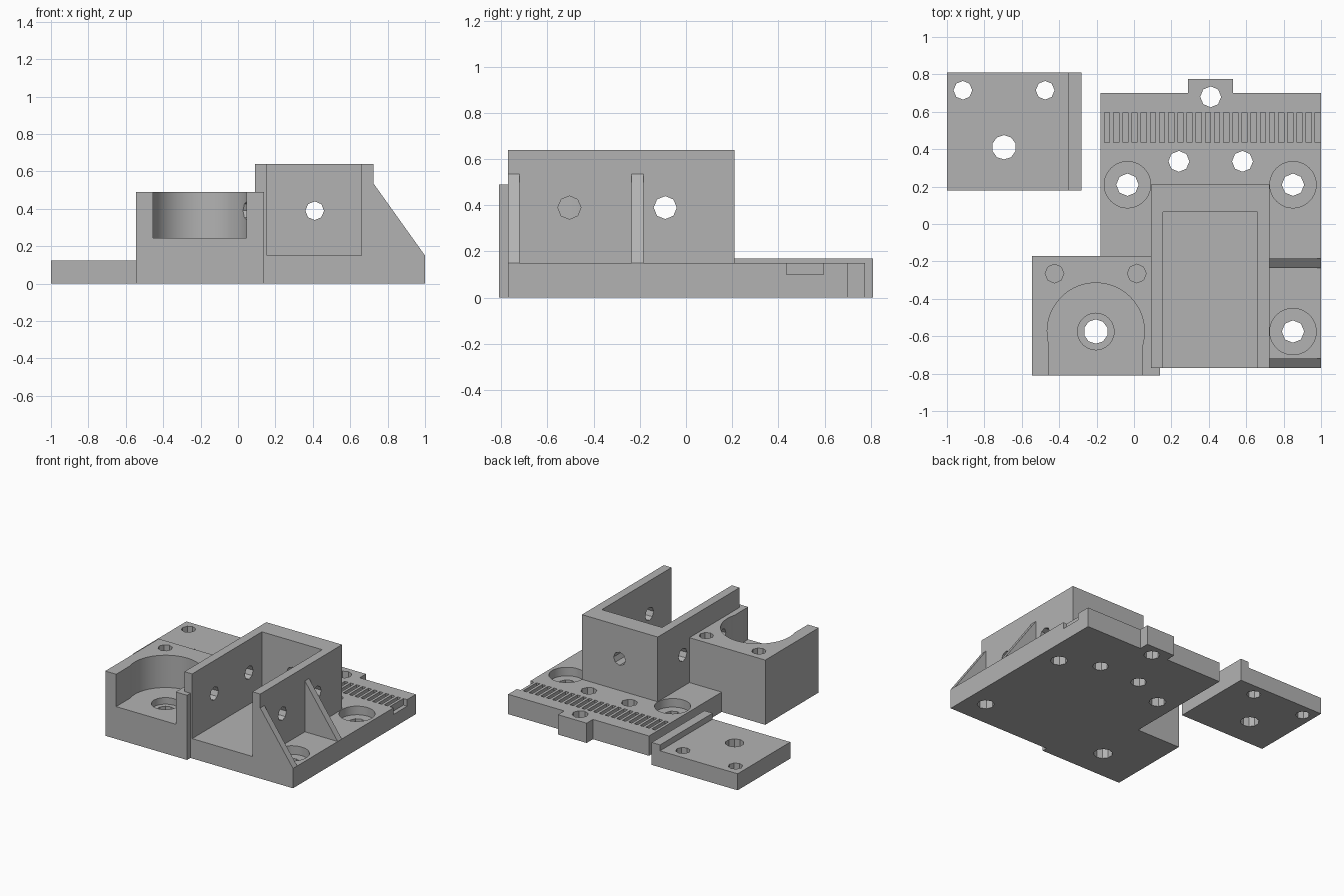
import bpy, bmesh
from math import radians, cos, sin
from mathutils import Matrix, Vector

default = bpy.data.objects.get("Cube")
if default:
    bpy.data.objects.remove(default, do_unlink=True)

grey = bpy.data.materials.new("plain_grey")
grey.use_nodes = True
grey.diffuse_color = (0.45, 0.45, 0.45, 1)
grey.node_tree.nodes["Principled BSDF"].inputs["Base Color"].default_value = grey.diffuse_color


def make(name, bm):
    bmesh.ops.recalc_face_normals(bm, faces=bm.faces)
    mesh = bpy.data.meshes.new(name)
    bm.to_mesh(mesh)
    bm.free()
    mesh.materials.append(grey)
    obj = bpy.data.objects.new(name, mesh)
    bpy.context.collection.objects.link(obj)
    return obj


def prism(name, outline, low, high, place=lambda a, b, c: (a, b, c)):
    """Extrude a 2D outline from low to high; place maps it onto the axes."""
    bm = bmesh.new()
    face = bm.faces.new([bm.verts.new(place(a, b, low)) for a, b in outline])
    new = bmesh.ops.extrude_face_region(bm, geom=[face])["geom"]
    shift = Vector(place(0, 0, high)) - Vector(place(0, 0, low))
    bmesh.ops.translate(bm, vec=shift, verts=[v for v in new if isinstance(v, bmesh.types.BMVert)])
    return make(name, bm)


def box(name, x0, x1, y0, y1, z0, z1):
    return prism(name, [(x0, y0), (x1, y0), (x1, y1), (x0, y1)], z0, z1)


def cylinder(centre, radius, length, axis="Z", sides=8):
    turn = {"X": Matrix.Rotation(radians(90), 4, "Y"),
            "Y": Matrix.Rotation(radians(90), 4, "X"), "Z": Matrix()}[axis]
    bm = bmesh.new()
    bmesh.ops.create_cone(bm, cap_ends=True, segments=sides, radius1=radius, radius2=radius,
                          depth=length, matrix=Matrix.Translation(centre) @ turn)
    return make("cutter", bm)


def cut(part, cutter):
    """Subtract the cutter for good and discard it."""
    mod = part.modifiers.new("cut", "BOOLEAN")
    mod.operation, mod.solver, mod.object = "DIFFERENCE", "EXACT", cutter
    bpy.context.view_layer.objects.active = part
    bpy.ops.object.modifier_apply(modifier=mod.name)
    bpy.data.objects.remove(cutter, do_unlink=True)


FLOOR = 0.15   # top of the base plate
WALL = 0.64    # top of the housing

# Base plate with rear tab, notched around the bearing block
base = prism("base_plate", [
    (-0.18, -0.17), (0.14, -0.17), (0.14, -0.77), (1, -0.77), (1, 0.70), (0.53, 0.70),
    (0.53, 0.775), (0.29, 0.775), (0.29, 0.70), (-0.18, 0.70)], 0, FLOOR)

# Counterbored mounting holes
for x, y in [(-0.035, 0.21), (0.85, 0.21), (0.85, -0.575)]:
    cut(base, cylinder((x, y, 0), 0.06, 1))
    cut(base, cylinder((x, y, FLOOR), 0.124, 0.13, sides=40))

# Plain through holes
for x, y in [(0.41, 0.68), (0.24, 0.335), (0.58, 0.335)]:
    cut(base, cylinder((x, y, 0), 0.056, 1))

# Row of belt tooth slots, the last one open at the side
for i in range(24):
    x = -0.158 + i * 0.049
    cut(base, box("cutter", x, x + (0.1 if i == 23 else 0.028), 0.435, 0.595, 0.1, 0.3))

# Housing walls, open at the front
housing = prism("housing_walls", [
    (0.09, -0.77), (0.155, -0.77), (0.155, 0.065), (0.66, 0.065), (0.66, -0.77),
    (0.725, -0.77), (0.725, 0.21), (0.09, 0.21)], FLOOR, WALL)
for y in (-0.505, -0.09):
    cut(housing, cylinder((0.4, y, 0.39), 0.05, 1, "X"))
cut(housing, cylinder((0.41, 0.14, 0.39), 0.05, 0.4, "Y"))

# Triangular gussets
for name, y in [("front_gusset", -0.77), ("middle_gusset", -0.235)]:
    prism(name, [(0.725, FLOOR), (1, FLOOR), (0.725, 0.535)], y, y + 0.05,
          lambda a, b, c: (a, c, b))

# Bearing block with a round pocket open to the front
block = box("bearing_block", -0.545, 0.14, -0.81, -0.17, 0, 0.49)
cx, cy, r = -0.204, -0.575, 0.26
arc = [radians(-16 + 212 * i / 48) for i in range(49)]
pocket = [(cx + r * cos(a), cy + r * sin(a)) for a in arc]
pocket += [(pocket[-1][0], -0.9), (pocket[0][0], -0.9)]
cut(block, prism("cutter", pocket, 0.245, 0.6))
cut(block, cylinder((cx, cy, 0.245), 0.098, 0.1, sides=24))
cut(block, cylinder((cx, cy, 0), 0.065, 1, sides=10))
cut(block, cylinder((0.1, -0.505, 0.39), 0.05, 0.3, "X"))
for x in (-0.425, 0.015):
    cut(block, cylinder((x, -0.265, 0.5), 0.05, 0.5))

# Loose clamp plate with a raised lip
clamp = prism("clamp_plate", [
    (-1, 0), (-0.28, 0), (-0.28, 0.17), (-0.35, 0.17), (-0.35, 0.125), (-1, 0.125)],
    0.18, 0.81, lambda a, b, c: (a, c, b))
for x, y, radius in [(-0.915, 0.715, 0.05), (-0.475, 0.715, 0.05), (-0.695, 0.41, 0.065)]:
    cut(clamp, cylinder((x, y, 0), radius, 1, sides=10 if radius > 0.06 else 8))

# Smooth only the finely curved walls
bpy.ops.object.select_all(action="DESELECT")
for part in (base, block):
    part.select_set(True)
bpy.context.view_layer.objects.active = base
bpy.ops.object.shade_smooth_by_angle(angle=radians(30))
